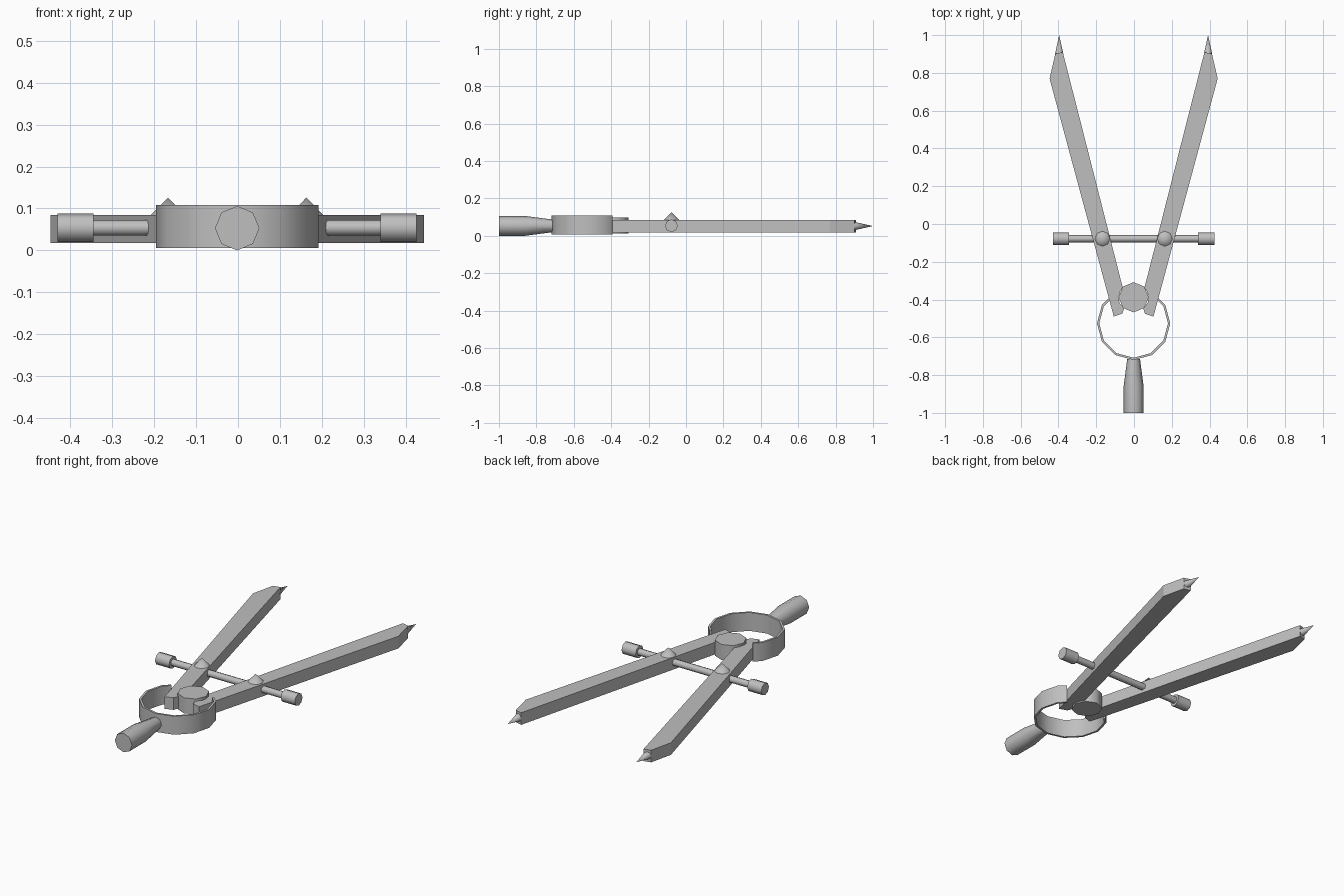
import bpy, bmesh
from math import sin, cos, radians
from mathutils import Vector, Matrix

if "Cube" in bpy.data.objects:
    bpy.data.objects.remove(bpy.data.objects["Cube"], do_unlink=True)

steel = bpy.data.materials.new("grey steel")
steel.use_nodes = True
colour = (0.52, 0.52, 0.52, 1)
steel.diffuse_color = colour
steel.node_tree.nodes["Principled BSDF"].inputs["Base Color"].default_value = colour

CX, MID = -0.002, 0.054   # symmetry plane and height of the axes


def finish(name, bm, smooth):
    bmesh.ops.remove_doubles(bm, verts=bm.verts, dist=1e-5)
    bmesh.ops.recalc_face_normals(bm, faces=bm.faces)
    mesh = bpy.data.meshes.new(name)
    bm.to_mesh(mesh)
    bm.free()
    mesh.materials.append(steel)
    ob = bpy.data.objects.new(name, mesh)
    bpy.context.collection.objects.link(ob)
    if smooth:
        bpy.ops.object.select_all(action='DESELECT')
        ob.select_set(True)
        bpy.context.view_layer.objects.active = ob
        bpy.ops.object.shade_smooth_by_angle(angle=radians(50))
    return ob


def prism(name, outline, z0, z1, smooth=False):
    """Extrude a flat outline upwards."""
    bm = bmesh.new()
    face = bm.faces.new([bm.verts.new((x, y, z0)) for x, y in outline])
    ext = bmesh.ops.extrude_face_region(bm, geom=[face], use_keep_orig=True)
    top = [v for v in ext["geom"] if isinstance(v, bmesh.types.BMVert)]
    bmesh.ops.translate(bm, verts=top, vec=(0, 0, z1 - z0))
    return finish(name, bm, smooth)


def turned(name, origin, axis, profile, sides=8):
    """Turn a (distance, radius) profile around an axis, with flat caps."""
    bm = bmesh.new()
    turn = {"X": Matrix.Rotation(radians(90), 3, 'Y'),
            "Y": Matrix.Rotation(radians(-90), 3, 'X'),
            "Z": Matrix.Identity(3)}[axis]
    rings = []
    for d, r in profile:
        angles = [radians(360 * i / sides) for i in range(sides)]
        rings.append([bm.verts.new(Vector(origin) + turn @ Vector((r * cos(a), r * sin(a), d)))
                      for a in angles])
    for a, b in zip(rings, rings[1:]):
        for i in range(sides):
            j = (i + 1) % sides
            bm.faces.new((a[i], a[j], b[j], b[i]))
    bm.faces.new(rings[0])
    if profile[-1][1] > 0.001:
        bm.faces.new(rings[-1])
    return finish(name, bm, True)


# Legs with a curved notch for the pivot, points and screw heads
LEG = [(0.375, 0.91), (0.415, 0.9), (0.445, 0.77), (0.105, -0.49), (0.06, -0.475),
       (0.05, -0.445), (0.074, -0.42), (0.08, -0.39), (0.072, -0.36), (0.058, -0.335)]
for side, s in (("left", 1), ("right", -1)):
    prism(side + "_leg", [(CX + s * x, y) for x, y in LEG], 0.018, 0.085)
    turned(side + "_point", (CX + s * 0.394, 0.9, MID - 0.002), "Y", [(0, 0.022), (0.1, 0.0)])
    turned(side + "_screw_head", (CX + s * 0.165, -0.078, 0.084), "Z", [(0, 0.041), (0.042, 0.0)])
    turned(side + "_knob", (CX + s * 0.385, -0.078, MID), "X", [(-0.043, 0.034), (0.043, 0.034)])

# Adjusting rod through both legs
turned("adjusting_rod", (CX, -0.078, MID), "X", [(-0.36, 0.019), (0.36, 0.019)])

# Pivot between the legs
turned("pivot", (CX, -0.388, 0), "Z", [(0.012, 0.08), (0.098, 0.08)])


# Open spring ring: a twelve-sided band ending halfway along its last sides
def band(radius):
    pts = [Vector((radius * cos(radians(a)), radius * sin(radians(a)))) for a in range(-240, 90, 30)]
    pts[0] = (pts[0] + pts[1]) / 2
    pts[-1] = (pts[-1] + pts[-2]) / 2
    return [(CX + p.x, p.y - 0.526) for p in pts]


prism("spring_ring", band(0.194) + band(0.182)[::-1], 0.006, 0.108, True)

# Handle
turned("handle", (CX, -1, MID - 0.001), "Y", [(0, 0.053), (0.14, 0.053), (0.285, 0.034)])
